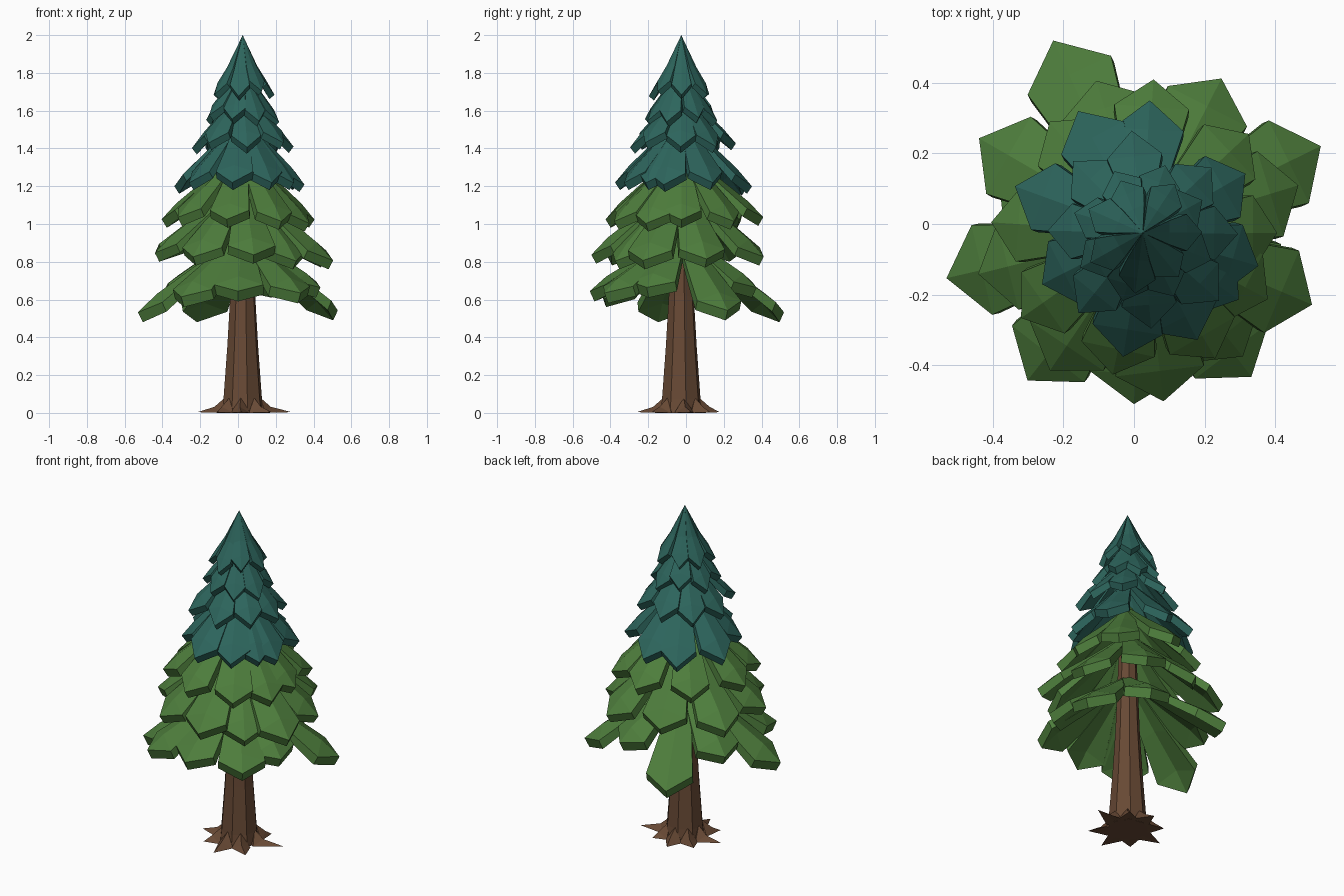
import bpy, bmesh, math, random

if "Cube" in bpy.data.objects:
    bpy.data.objects.remove(bpy.data.objects["Cube"])

random.seed(4)
CX, CY = 0.025, -0.025          # axis of the tree


def material(name, rgb):
    m = bpy.data.materials.new(name)
    m.diffuse_color = (*rgb, 1)
    m.use_nodes = True
    m.node_tree.nodes["Principled BSDF"].inputs["Base Color"].default_value = m.diffuse_color
    return m


GREEN = material("leaf green", (0.075, 0.205, 0.045))
TEAL = material("deep teal", (0.026, 0.130, 0.108))
BROWN = material("bark brown", (0.138, 0.067, 0.035))


def finish(bm, name, mat):
    bmesh.ops.remove_doubles(bm, verts=bm.verts, dist=0.0005)
    bmesh.ops.recalc_face_normals(bm, faces=bm.faces)
    me = bpy.data.meshes.new(name)
    bm.to_mesh(me)
    bm.free()
    me.materials.append(mat)
    ob = bpy.data.objects.new(name, me)
    ob.location = (CX, CY, 0)
    bpy.context.collection.objects.link(ob)
    return ob


def leaf(bm, ang, r, z_tip, z_root, w, t, root_w=0.25, power=0.95, shoulder=0.82):
    """Thick pointed slab with a centre ridge, sloping down and outwards."""
    a = math.radians(ang)
    ca, sa = math.cos(a), math.sin(a)
    slope = math.atan2(z_root - z_tip - t, r)
    top_z = z_tip + t * math.cos(slope)

    def pt(s, side, low, bottom):
        rad = r * s
        z = z_root + (top_z - z_root) * s ** power - low
        if bottom:
            k = 0.7 + 0.3 * s
            rad -= t * math.sin(slope) * s * 0.7
            z -= t * math.cos(slope) * k
        return bm.verts.new((ca * rad - sa * side, sa * rad + ca * side, z))

    sections = [(0.0, root_w), (0.45, 0.66), (shoulder, 1.0)]
    layers = []
    for bottom in (False, True):
        rows = []
        for s, k in sections:
            drop = 0.17 * w * k
            rows.append([pt(s, -w * k, drop, bottom), pt(s, 0, -drop, bottom),
                         pt(s, w * k, drop, bottom)])
        tip = pt(1.0, 0, 0, bottom)
        for p, q in zip(rows, rows[1:]):
            for i in (0, 1):
                bm.faces.new((p[i], p[i + 1], q[i + 1], q[i]))
        bm.faces.new((rows[-1][0], rows[-1][1], tip))
        bm.faces.new((rows[-1][1], rows[-1][2], tip))
        layers.append([rows[0][1]] + [x[0] for x in rows] + [tip]
                      + [x[2] for x in reversed(rows)])
    up, dn = layers
    for i in range(len(up)):
        j = (i + 1) % len(up)
        bm.faces.new((up[i], up[j], dn[j], dn[i]))


def tier(name, mat, leaves, z_root, w, t, **kw):
    bm = bmesh.new()
    for ang, r, z in leaves:
        leaf(bm, ang, r, z, z_root, w, t, **kw)
    return finish(bm, name, mat)


def ring(n, start, r, z):
    return [(start + 360 / n * i + random.uniform(-5, 5), r * random.uniform(0.95, 1.06),
             z + random.uniform(-0.02, 0.02)) for i in range(n)]


# Lower green branches, individually placed
tier("bottom_branches", GREEN,
     [(26, 0.56, 0.49), (68, 0.43, 0.61), (115, 0.60, 0.48), (154, 0.46, 0.60),
      (193, 0.57, 0.48), (232, 0.53, 0.56), (267, 0.485, 0.59), (307, 0.51, 0.58),
      (-24, 0.45, 0.61)], 0.97, 0.13, 0.065)
tier("lower_branches", GREEN,
     [(-23, 0.52, 0.76), (17, 0.46, 0.77), (63, 0.49, 0.78), (107, 0.45, 0.79),
      (150, 0.535, 0.80), (194, 0.48, 0.80), (236, 0.47, 0.78), (277, 0.48, 0.79),
      (309, 0.45, 0.76)], 1.24, 0.126, 0.06)
tier("middle_branches", GREEN,
     [(0, 0.38, 0.98), (43, 0.41, 0.97), (86, 0.435, 0.99), (130, 0.41, 0.97),
      (176, 0.43, 0.98), (215, 0.42, 0.99), (258, 0.41, 0.98), (300, 0.41, 0.97),
      (332, 0.40, 0.96)], 1.41, 0.106, 0.06)

# Upper teal branches
tier("upper_branches", TEAL,
     [(-16, 0.34, 1.17), (30, 0.335, 1.18), (87, 0.375, 1.16), (118, 0.39, 1.15),
      (160, 0.385, 1.16), (207, 0.32, 1.18), (261, 0.355, 1.18), (297, 0.34, 1.18),
      (325, 0.33, 1.18)], 1.58, 0.10, 0.055, shoulder=0.78)
tier("high_branches", TEAL, ring(8, 2, 0.28, 1.38), 1.72, 0.078, 0.05, shoulder=0.75)
tier("crown_branches", TEAL, ring(8, 25, 0.20, 1.53), 1.84, 0.06, 0.048, shoulder=0.75)
tier("top_branches", TEAL, ring(7, 5, 0.165, 1.67), 2.0, 0.052, 0.045,
     root_w=0.0, power=0.8, shoulder=0.74)

# Pointed core that closes the top
bm = bmesh.new()
bmesh.ops.create_cone(bm, cap_ends=True, segments=7, radius1=0.06, radius2=0, depth=0.24)
bmesh.ops.translate(bm, verts=bm.verts, vec=(0, 0, 1.85))
finish(bm, "top_core", TEAL)

# Tapered eight-sided trunk
bm = bmesh.new()
N = 8
rings = []
for r, z in [(0.115, 0.0), (0.105, 0.07), (0.084, 0.35), (0.068, 0.62), (0.05, 1.1)]:
    rings.append([bm.verts.new((r * math.cos(math.tau * (i + 0.3) / N),
                                r * math.sin(math.tau * (i + 0.3) / N), z)) for i in range(N)])
for p, q in zip(rings, rings[1:]):
    for i in range(N):
        j = (i + 1) % N
        bm.faces.new((p[i], p[j], q[j], q[i]))
bm.faces.new(rings[0])
bm.faces.new(rings[-1])
finish(bm, "trunk", BROWN)

# Flat spreading roots
bm = bmesh.new()
for ang, r in [(8, 0.265), (50, 0.19), (92, 0.205), (135, 0.20), (178, 0.24), (222, 0.20),
               (264, 0.235), (310, 0.22)]:
    def at(da, rad, z):
        a = math.radians(ang + da)
        return bm.verts.new((rad * math.cos(a), rad * math.sin(a), z))
    core, crest = at(0, 0.04, 0.0), at(0, 0.095, 0.08)
    mid, tip = at(0, 0.15, 0.032), at(4, r, 0.004)
    left, right = at(-25, 0.125, 0.0), at(25, 0.125, 0.0)
    for s in (left, right):
        bm.faces.new((core, crest, s))
        bm.faces.new((crest, mid, s))
        bm.faces.new((mid, tip, s))
        bm.faces.new((core, tip, s))
finish(bm, "roots", BROWN)
